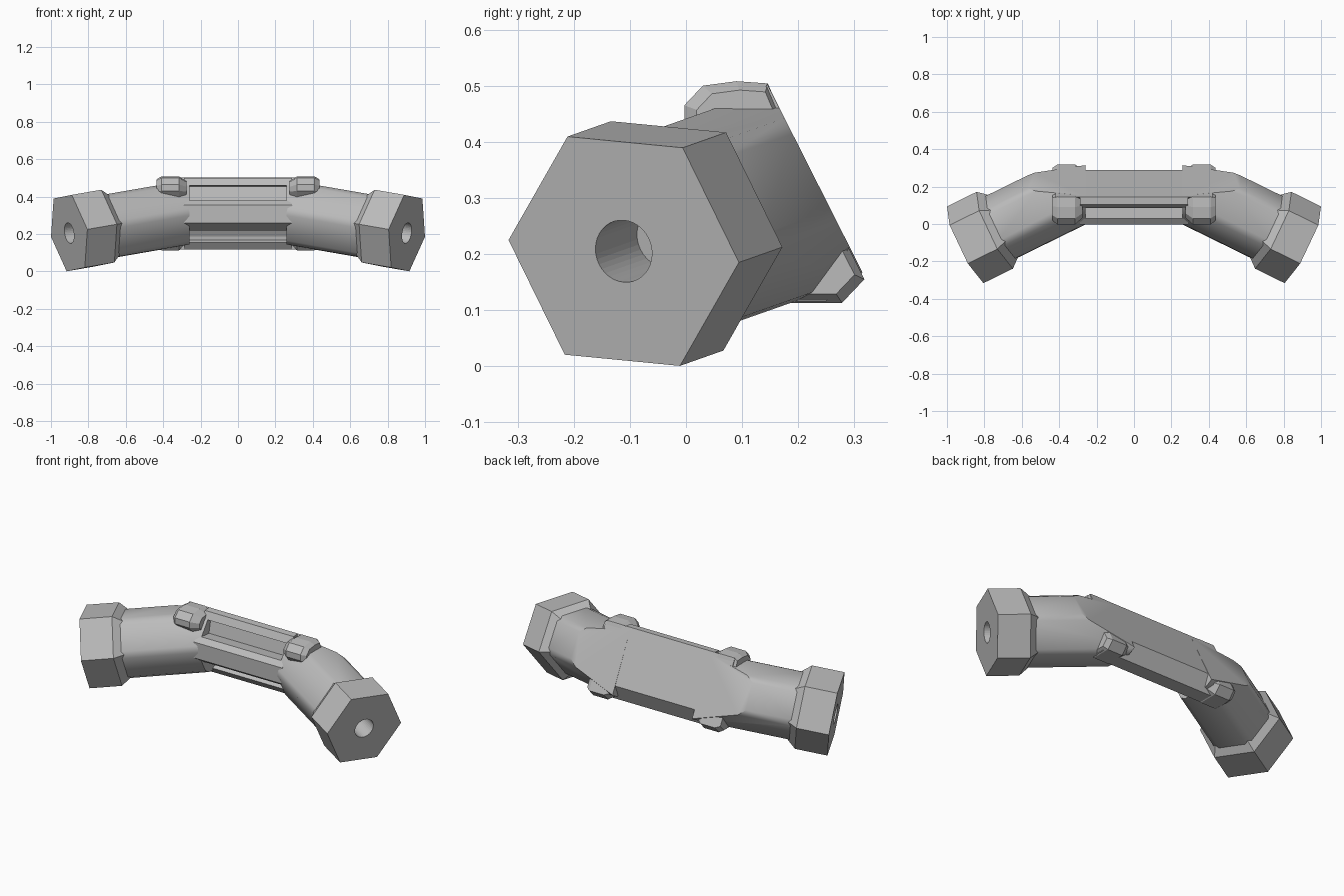
import bpy, bmesh, math
from mathutils import Vector

if "Cube" in bpy.data.objects:
    bpy.data.objects.remove(bpy.data.objects["Cube"])

grey = bpy.data.materials.new("plain_grey")
grey.diffuse_color = (0.5, 0.5, 0.5, 1)
grey.use_nodes = True
grey.node_tree.nodes["Principled BSDF"].inputs["Base Color"].default_value = grey.diffuse_color

# Arm frame: axis points out of the end face, p and q span the hexagon
axis = Vector((0.885, -0.434, -0.153)).normalized()
end = Vector((0.9025, -0.111, 0.205))
p = Vector((0.0975, 0.206, -0.02))
p = (p - axis * p.dot(axis)).normalized()
q = axis.cross(p)
back_normal = Vector((0, 0.893, 0.451))
back_point = Vector((0, 0.145, 0.503))


def finish(name, bm, mirror=False):
    bmesh.ops.recalc_face_normals(bm, faces=bm.faces)
    mesh = bpy.data.meshes.new(name)
    bm.to_mesh(mesh)
    bm.free()
    mesh.materials.append(grey)
    ob = bpy.data.objects.new(name, mesh)
    bpy.context.collection.objects.link(ob)
    if mirror:
        ob.modifiers.new("mirror", 'MIRROR')
    return ob


def loft(rings):
    """Closed solid through rings of equal point count."""
    bm = bmesh.new()
    rows = [[bm.verts.new(c) for c in ring] for ring in rings]
    n = len(rows[0])
    for a, b in zip(rows, rows[1:]):
        for i in range(n):
            bm.faces.new((a[i], a[(i + 1) % n], b[(i + 1) % n], b[i]))
    bm.faces.new(rows[0][::-1])
    bm.faces.new(rows[-1])
    bmesh.ops.recalc_face_normals(bm, faces=bm.faces)
    return bm


def ring(depth, radius, degrees):
    c = end - axis * depth
    return [c + radius * (p * math.cos(math.radians(d)) + q * math.sin(math.radians(d)))
            for d in degrees]


def clip(bm, point, normal):
    """Remove everything on the normal side and close the cut."""
    geom = bm.verts[:] + bm.edges[:] + bm.faces[:]
    cut = bmesh.ops.bisect_plane(bm, geom=geom, plane_co=point, plane_no=normal,
                                 clear_outer=True)
    edges = [e for e in cut['geom_cut'] if isinstance(e, bmesh.types.BMEdge)]
    if edges:
        bmesh.ops.contextual_create(bm, geom=edges)


def prism(section, x0, x1):
    return loft([[(x, y, z) for y, z in section] for x in (x0, x1)])


hexa = [60 * i for i in range(6)]
soft_hexa = [60 * i + s for i in range(6) for s in (-6, 6)]

# Flared hexagonal ends
ends = finish("end_socket", loft([ring(0, 0.228, hexa), ring(0.178, 0.228, hexa),
                                  ring(0.235, 0.18, hexa)]))

# Blind round hole in each end
bore = finish("bore_cutter", loft([ring(d, 0.056, range(0, 360, 10)) for d in (-0.05, 0.17)]))
bore.hide_render = True
bore.hide_viewport = True
cut = ends.modifiers.new("bore", 'BOOLEAN')
cut.operation = 'DIFFERENCE'
cut.object = bore
cut.solver = 'EXACT'
ends.modifiers.new("mirror", 'MIRROR')

# Angled tubes, flattened by the back plane
bm = loft([ring(0.19, 0.186, soft_hexa), ring(0.95, 0.186, soft_hexa)])
clip(bm, back_point, back_normal)
clip(bm, Vector((0.26, 0, 0.3)), Vector((-1, 0, 0)))
tube = finish("arm_tube", bm, True)
bpy.context.view_layer.objects.active = tube
tube.select_set(True)
bpy.ops.object.shade_smooth_by_angle(angle=math.radians(35))
tube.select_set(False)

# Middle bar with a groove above and below the front ridge
middle = [(0.145, 0.503), (0.29, 0.212), (0.25, 0.116), (0.165, 0.116), (0.135, 0.155),
          (0.165, 0.17), (0.135, 0.225), (0.06, 0.22), (0.0, 0.26), (-0.002, 0.355),
          (0.03, 0.38), (0.10, 0.375), (0.118, 0.455), (0.085, 0.46), (0.105, 0.5)]
finish("middle_bar", prism(middle, -0.29, 0.29))

# Flat back plate reaching past the clamps
plate = [(0.145, 0.503), (0.29, 0.212), (0.25, 0.116), (0.165, 0.116), (0.12, 0.46)]
finish("back_plate", prism(plate, -0.42, 0.42))

# Clamp lugs at the upper front and lower back, with tapered ends
upper = [(0.146, 0.504), (0.09, 0.508), (0.03, 0.5), (-0.003, 0.465), (-0.003, 0.43),
         (0.06, 0.36), (0.19, 0.40)]
lower = [(0.318, 0.155), (0.278, 0.113), (0.165, 0.113), (0.12, 0.16), (0.17, 0.25),
         (0.275, 0.24)]


def lug(name, section, pivot):
    def scaled(k):
        return [(pivot[0] + (y - pivot[0]) * k, pivot[1] + (z - pivot[1]) * k)
                for y, z in section]
    stations = ((0.275, 0.7), (0.315, 1.0), (0.41, 1.0), (0.435, 0.82))
    bm = loft([[(x, y, z) for y, z in scaled(k)] for x, k in stations])
    clip(bm, back_point + back_normal * 0.001, back_normal)
    finish(name, bm, True)


lug("upper_lug", upper, (0.12, 0.42))
lug("lower_lug", lower, (0.22, 0.2))
